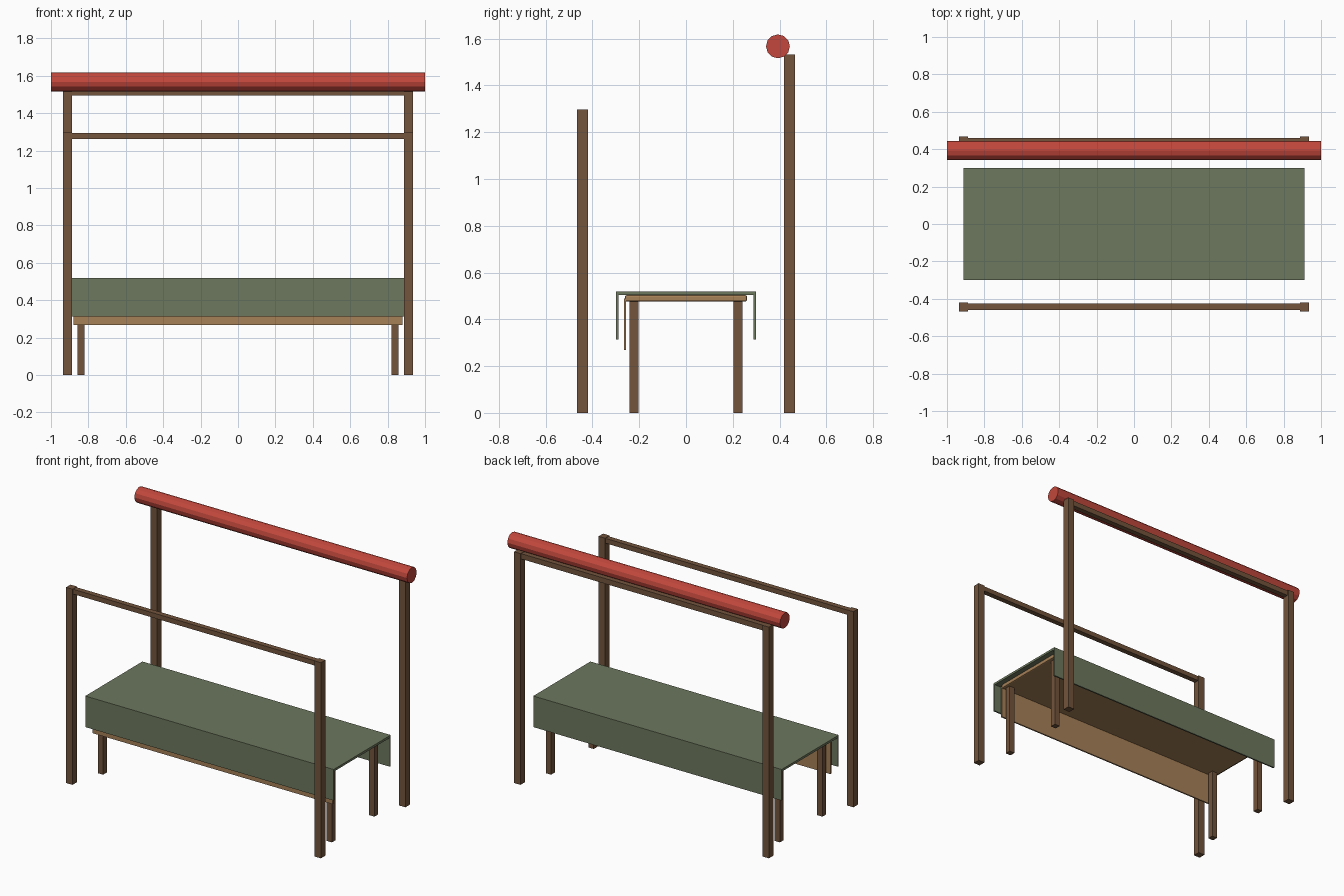
import bpy
import math

cube = bpy.data.objects.get("Cube")
if cube:
    bpy.data.objects.remove(cube, do_unlink=True)


def linear(c):
    return c / 12.92 if c <= 0.04045 else ((c + 0.055) / 1.055) ** 2.4


def make_material(name, rgb):
    mat = bpy.data.materials.new(name)
    mat.use_nodes = True
    color = (*[linear(c) for c in rgb], 1.0)
    mat.diffuse_color = color
    mat.node_tree.nodes["Principled BSDF"].inputs["Base Color"].default_value = color
    return mat


dark_wood = make_material("dark wood", (0.45, 0.33, 0.235))
light_wood = make_material("light wood", (0.65, 0.50, 0.34))
green_cloth = make_material("green cloth", (0.425, 0.47, 0.365))
red_cloth = make_material("red cloth", (0.76, 0.28, 0.235))


def box(name, x, y, z, mat, bevel=0.0):
    """Box from (min, max) ranges on each axis."""
    ranges = (x, y, z)
    bpy.ops.mesh.primitive_cube_add(size=1, location=[(a + b) / 2 for a, b in ranges])
    obj = bpy.context.object
    obj.name = name
    obj.scale = [b - a for a, b in ranges]
    bpy.ops.object.transform_apply(location=False, rotation=False, scale=True)
    obj.data.materials.append(mat)
    if bevel:
        mod = obj.modifiers.new("soft edges", "BEVEL")
        mod.width = bevel
        mod.segments = 2
    return obj


def post(name, x, y, width, height):
    h = width / 2
    return box(name, (x - h, x + h), (y - h, y + h), (0, height), dark_wood)


# Frame posts and table legs
for side, s in (("left", 1), ("right", -1)):
    post(f"front_post_{side}", s * 0.911, -0.443, 0.047, 1.297)
    post(f"back_post_{side}", s * 0.911, 0.443, 0.047, 1.533)
    for end, e in (("front", -1), ("back", 1)):
        post(f"{end}_leg_{side}", s * 0.839, e * 0.223, 0.039, 0.478)

# Rails joining each pair of posts
box("front_rail", (-0.9, 0.9), (-0.459, -0.424), (1.262, 1.294), dark_wood)
box("back_rail", (-0.9, 0.9), (0.424, 0.459), (1.495, 1.53), dark_wood)

# Table top and front board
box("table_top", (-0.88, 0.88), (-0.261, 0.261), (0.476, 0.503), light_wood, 0.007)
box("front_board", (-0.88, 0.88), (-0.266, -0.256), (0.268, 0.49), light_wood)

# Cloth over the table, hanging at front and back
box("cloth_top", (-0.911, 0.911), (-0.298, 0.298), (0.504, 0.519), green_cloth)
box("cloth_front", (-0.911, 0.911), (-0.299, -0.289), (0.313, 0.519), green_cloth)
box("cloth_back", (-0.911, 0.911), (0.289, 0.299), (0.313, 0.519), green_cloth)

# Rolled awning resting against the back posts
bpy.ops.mesh.primitive_cylinder_add(vertices=12, radius=0.051, depth=2.0,
                                    location=(0, 0.393, 1.567),
                                    rotation=(0, math.pi / 2, 0))
roll = bpy.context.object
roll.name = "awning_roll"
roll.data.materials.append(red_cloth)
